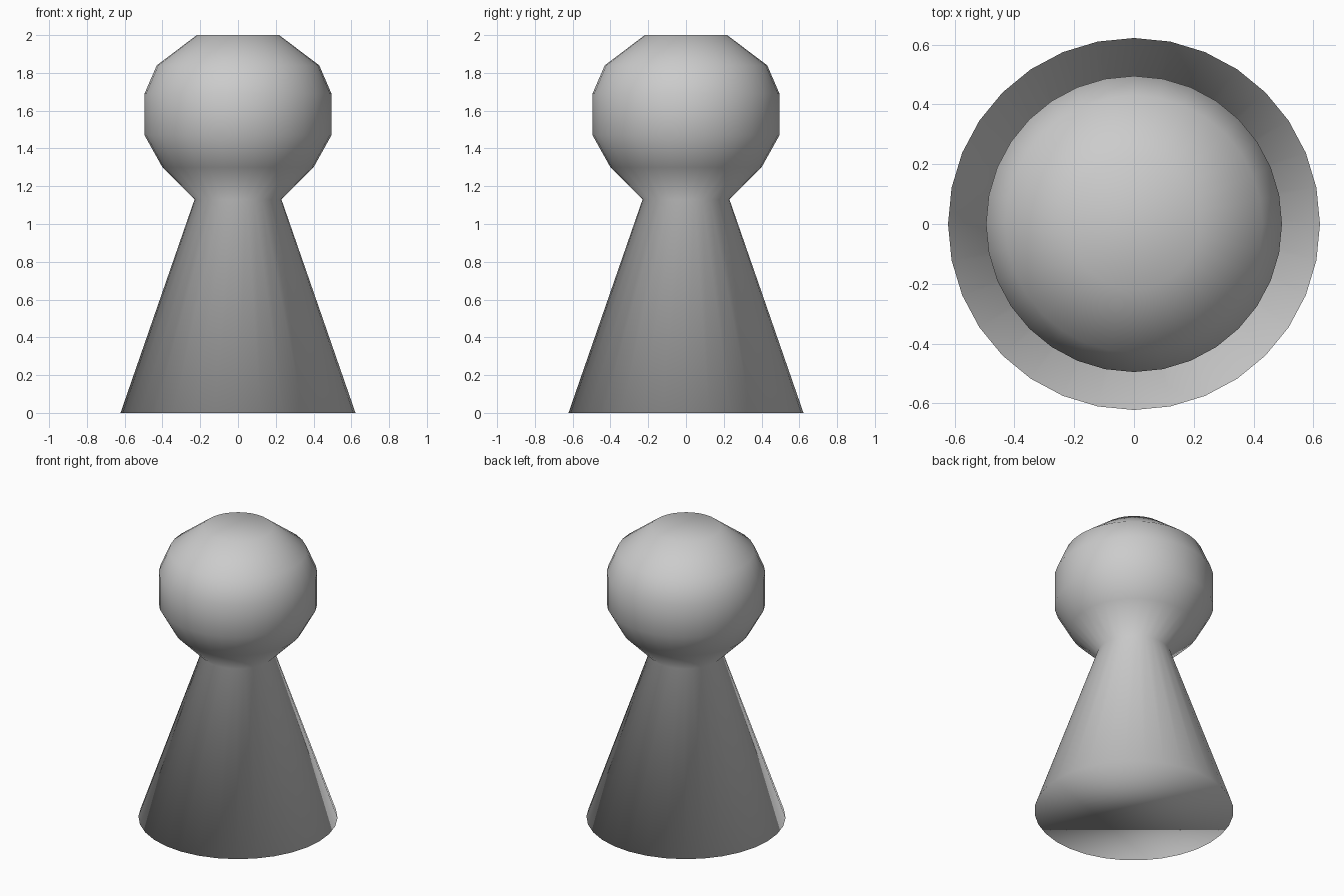
import bpy
import bmesh
from math import cos, sin, tau

cube = bpy.data.objects.get("Cube")
if cube:
    bpy.data.objects.remove(cube, do_unlink=True)

SIDES = 32

# Grey material
grey = bpy.data.materials.new("plain_grey")
grey.use_nodes = True
colour = (0.6, 0.6, 0.6, 1)
grey.diffuse_color = colour
grey.node_tree.nodes["Principled BSDF"].inputs["Base Color"].default_value = colour

# Radius and height from the base, past the neck, to the flat top of the head
profile = [(0.622, 0), (0.23, 1.13), (0.40, 1.30), (0.495, 1.47),
           (0.495, 1.69), (0.43, 1.84), (0.218, 2.0)]


def lathe(name, profile, material):
    """Spin a profile around z, cap both ends and shade it smooth."""
    bm = bmesh.new()
    rings = [[bm.verts.new((r * cos(tau * i / SIDES), r * sin(tau * i / SIDES), z))
              for i in range(SIDES)] for r, z in profile]
    for low, high in zip(rings, rings[1:]):
        for i in range(SIDES):
            j = (i + 1) % SIDES
            bm.faces.new((low[i], low[j], high[j], high[i]))
    bm.faces.new(rings[0][::-1])
    bm.faces.new(rings[-1])
    for face in bm.faces:
        face.smooth = True
    mesh = bpy.data.meshes.new(name)
    bm.to_mesh(mesh)
    bm.free()
    mesh.materials.append(material)
    obj = bpy.data.objects.new(name, mesh)
    bpy.context.collection.objects.link(obj)
    return obj


# Conical body and round head in one turned piece
lathe("pawn_body", profile, grey)
